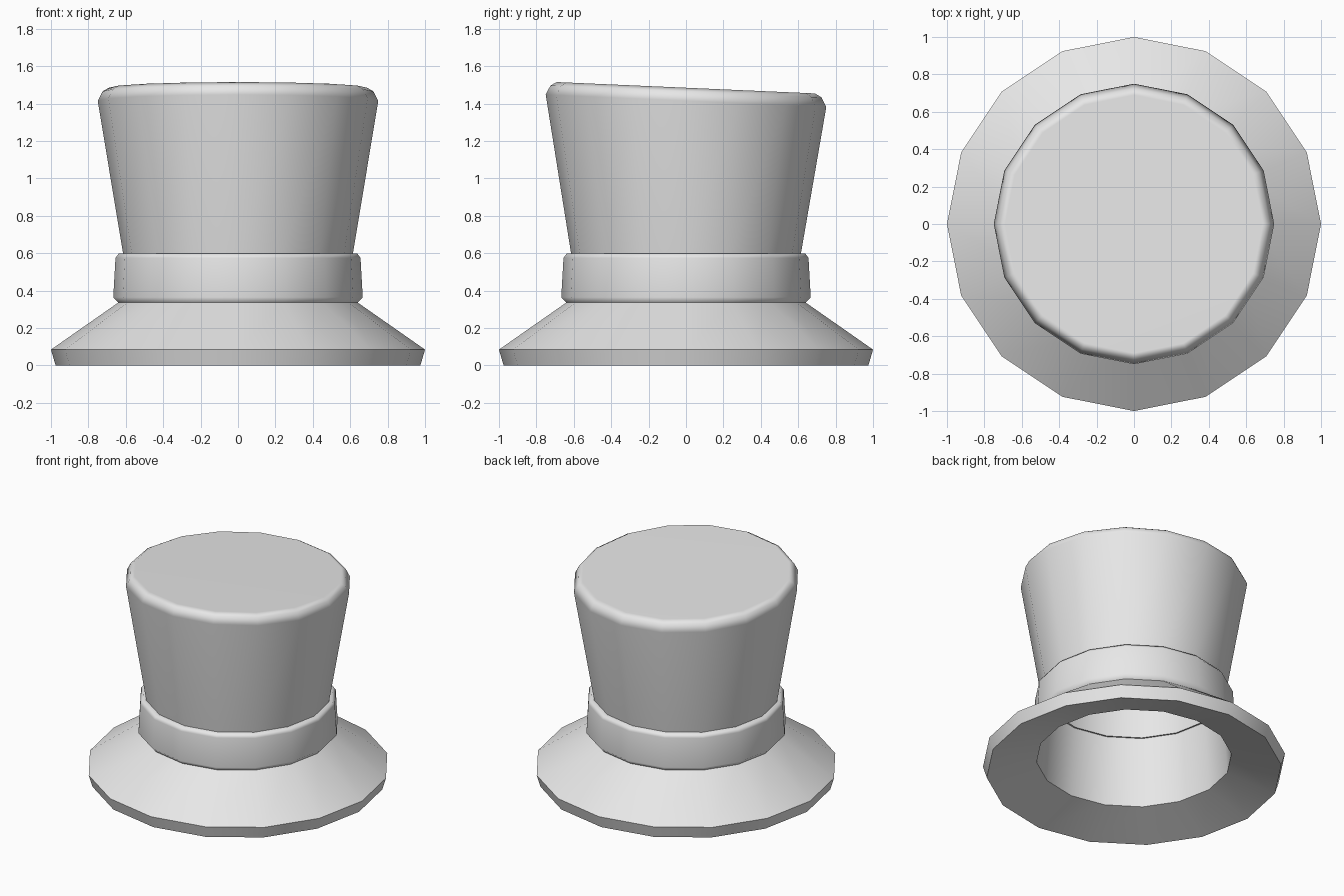
import bpy
import bmesh
import math

SIDES = 16

default = bpy.data.objects.get("Cube")
if default:
    bpy.data.objects.remove(default, do_unlink=True)

# One grey for the whole hat
grey = bpy.data.materials.new("plain grey")
color = (0.8, 0.8, 0.8, 1)
grey.use_nodes = True
grey.diffuse_color = color
grey.node_tree.nodes["Principled BSDF"].inputs["Base Color"].default_value = color


def lathe(name, profile, cap_first=False, cap_last=False, slope=0, slope_from=0):
    """Spin (radius, height) points; rings above slope_from lean along y."""
    bm = bmesh.new()
    rings = []
    for r, z in profile:
        ring = []
        for i in range(SIDES):
            a = math.tau * i / SIDES
            x, y = r * math.cos(a), r * math.sin(a)
            lean = slope * y if z > slope_from else 0
            ring.append(bm.verts.new((x, y, z + lean)))
        rings.append(ring)
    for low, high in zip(rings, rings[1:]):
        for i in range(SIDES):
            j = (i + 1) % SIDES
            bm.faces.new((low[i], low[j], high[j], high[i]))
    if cap_first:
        bm.faces.new(rings[0][::-1])
    if cap_last:
        bm.faces.new(rings[-1])
    mesh = bpy.data.meshes.new(name)
    bm.to_mesh(mesh)
    bm.free()
    mesh.materials.append(grey)
    mesh.shade_smooth()
    mesh.set_sharp_from_angle(angle=math.radians(62))
    obj = bpy.data.objects.new(name, mesh)
    bpy.context.scene.collection.objects.link(obj)
    # Keep big faces even and let the bevels carry the soft highlight
    soft = obj.modifiers.new("soft_bevels", "WEIGHTED_NORMAL")
    soft.keep_sharp = True
    return obj


# Sloping brim with a lip and a hollow underside
lathe("brim", [(0.645, 0.10), (0.975, 0), (1.0, 0.085), (0.635, 0.34)])

# Band around the foot of the crown
lathe("band", [(0.64, 0.335), (0.667, 0.365), (0.655, 0.575),
               (0.637, 0.6), (0.6, 0.6)])

# Flared crown with a softened, leaning top
lathe("crown", [(0.613, 0.59), (0.75, 1.415), (0.725, 1.465), (0.69, 1.485)],
      cap_last=True, slope=-0.044, slope_from=1)

# Inside of the hat, facing inwards
lathe("lining", [(0.56, 1.35), (0.645, 0.10)], cap_first=True)
